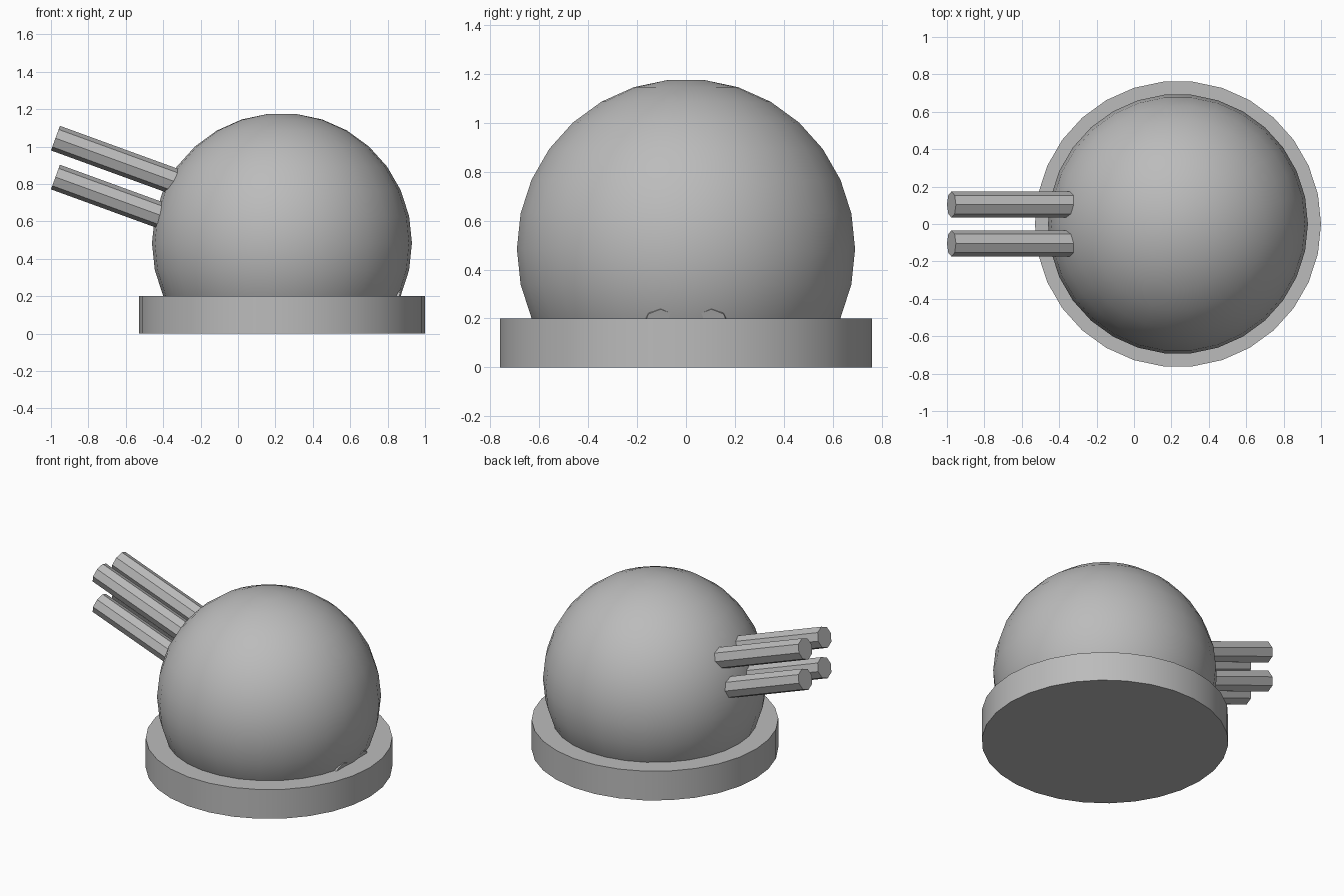
import bpy
import bmesh
from math import sin, cos, radians, pi
from mathutils import Matrix, Vector

cube = bpy.data.objects.get("Cube")
if cube:
    bpy.data.objects.remove(cube, do_unlink=True)

grey = bpy.data.materials.new("plain grey")
grey.use_nodes = True
colour = (0.5, 0.5, 0.5, 1)
grey.diffuse_color = colour
grey.node_tree.nodes["Principled BSDF"].inputs["Base Color"].default_value = colour


def lathe(name, profile, sides, matrix):
    """Closed solid from (radius, height) rings around local z, with flat end caps."""
    bm = bmesh.new()
    rings = []
    for r, z in profile:
        rings.append([bm.verts.new((r * cos(2 * pi * i / sides), r * sin(2 * pi * i / sides), z))
                      for i in range(sides)])
    for low, high in zip(rings, rings[1:]):
        for i in range(sides):
            j = (i + 1) % sides
            bm.faces.new((low[i], low[j], high[j], high[i]))
    bm.faces.new(rings[0][::-1])
    bm.faces.new(rings[-1])
    bm.transform(matrix)
    mesh = bpy.data.meshes.new(name)
    bm.to_mesh(mesh)
    bm.free()
    mesh.materials.append(grey)
    obj = bpy.data.objects.new(name, mesh)
    bpy.context.collection.objects.link(obj)
    bpy.ops.object.select_all(action="DESELECT")
    obj.select_set(True)
    bpy.context.view_layer.objects.active = obj
    bpy.ops.object.shade_smooth_by_angle(angle=radians(30))
    return obj


SIDES = 30
CENTRE_X = 0.235

# Round base
lathe("base", [(0.765, 0), (0.765, 0.2)], SIDES, Matrix.Translation((CENTRE_X, 0, 0)))

# Dome: sphere rings with a small flat cap, ending inside the base
R = 0.695
angles = [radians(a) for a in range(126, 0, -12)]
lathe("dome", [(R * sin(a), R * cos(a)) for a in angles], SIDES,
      Matrix.Translation((CENTRE_X, 0, 0.484)))

# Four tilted barrels running right through the dome
tilt = Matrix.Rotation(radians(-70), 4, "Y")
axis = tilt @ Vector((0, 0, 1))
length = 1.945
for level, z in (("upper", 1.045), ("lower", 0.837)):
    for side, y in (("left", -0.104), ("right", 0.104)):
        muzzle = Vector((-0.976, y, z))
        lathe(f"{level}_{side}_barrel", [(0.07, 0), (0.07, length)], 8,
              Matrix.Translation(muzzle - axis * length) @ tilt)
